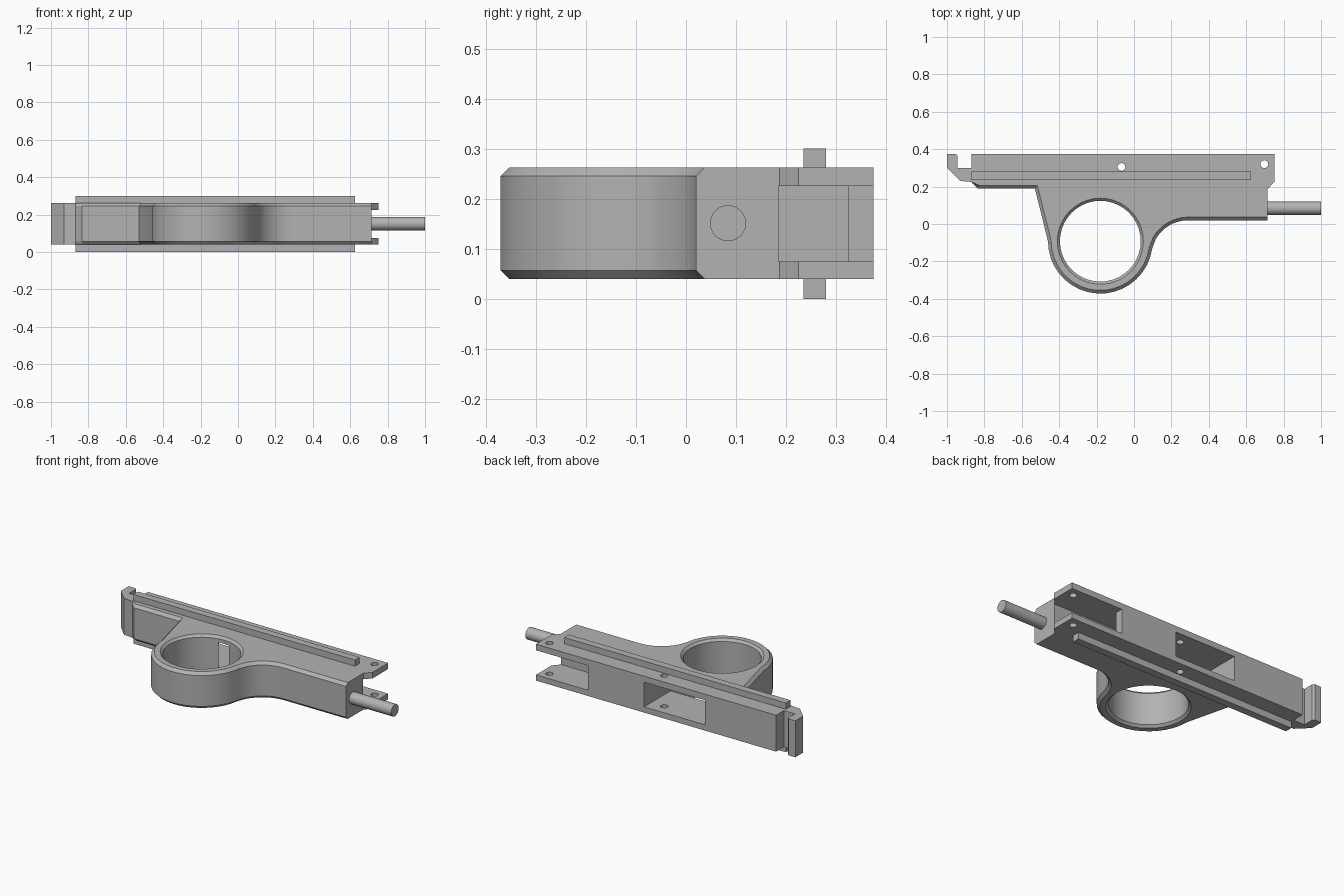
import bpy, bmesh
from math import sin, cos, radians
from mathutils import Matrix, Vector

if "Cube" in bpy.data.objects:
    bpy.data.objects.remove(bpy.data.objects["Cube"])

LOW, HIGH, MID = 0.04, 0.262, 0.151
RING = Vector((-0.18, -0.092))

grey = bpy.data.materials.new("plain_grey")
grey.use_nodes = True
grey.diffuse_color = (0.45, 0.45, 0.45, 1)
grey.node_tree.nodes["Principled BSDF"].inputs["Base Color"].default_value = (0.45, 0.45, 0.45, 1)


def make(name, bm):
    bmesh.ops.recalc_face_normals(bm, faces=bm.faces)
    mesh = bpy.data.meshes.new(name)
    bm.to_mesh(mesh)
    bm.free()
    mesh.materials.append(grey)
    obj = bpy.data.objects.new(name, mesh)
    bpy.context.collection.objects.link(obj)
    return obj


def box(name, low, high):
    low, high = Vector(low), Vector(high)
    bm = bmesh.new()
    bmesh.ops.create_cube(bm, size=1)
    for v in bm.verts:
        v.co = (low + high) / 2 + v.co * (high - low)
    return make(name, bm)


def lathe(name, centre, rings, sides, turn=Matrix()):
    """Closed solid from (radius, height) rings around the z axis, then turned."""
    bm = bmesh.new()
    loops = [[bm.verts.new((r * cos(radians(360 * i / sides)),
                            r * sin(radians(360 * i / sides)), z))
              for i in range(sides)] for r, z in rings]
    bm.faces.new(loops[0])
    bm.faces.new(loops[-1])
    for a, b in zip(loops, loops[1:]):
        for i in range(sides):
            j = (i + 1) % sides
            bm.faces.new((a[i], a[j], b[j], b[i]))
    bm.transform(Matrix.Translation(centre) @ turn)
    return make(name, bm)


def arc(centre, radius, start, end, steps):
    return [(centre[0] + radius * cos(radians(start + (end - start) * i / steps)),
             centre[1] + radius * sin(radians(start + (end - start) * i / steps)))
            for i in range(steps + 1)]


def smooth(obj):
    bpy.ops.object.select_all(action='DESELECT')
    obj.select_set(True)
    bpy.context.view_layer.objects.active = obj
    bpy.ops.object.shade_smooth_by_angle(angle=radians(25))


# Body outline: chamfered grip edge, then plain back edge with the hook
grip = ([(0.715, 0.02)] + arc((0.29, -0.18), 0.2, 90, 150, 8)
        + arc(RING, 0.28, -8, -180, 18)
        + [(-0.53, 0.19), (-0.835, 0.19), (-0.87, 0.225)])
back = [(-0.93, 0.23), (-1, 0.30), (-1, 0.375), (-0.955, 0.375), (-0.945, 0.365),
        (-0.945, 0.30), (-0.87, 0.30), (-0.87, 0.375), (0.75, 0.375),
        (0.75, 0.225), (0.715, 0.187)]

bm = bmesh.new()
face = bm.faces.new([bm.verts.new((x, y, LOW)) for x, y in grip + back])
new = bmesh.ops.extrude_face_region(bm, geom=[face])["geom"]
bmesh.ops.translate(bm, vec=(0, 0, HIGH - LOW),
                    verts=[g for g in new if isinstance(g, bmesh.types.BMVert)])
bmesh.ops.recalc_face_normals(bm, faces=bm.faces)
path = {(round(x, 4), round(y, 4)) for x, y in grip}
rim = [e for e in bm.edges
       if abs(e.verts[0].co.z - e.verts[1].co.z) < 1e-5
       and all((round(v.co.x, 4), round(v.co.y, 4)) in path for v in e.verts)]
bmesh.ops.bevel(bm, geom=rim, offset=0.017, offset_type='OFFSET', segments=1,
                profile=0.5, affect='EDGES', clamp_overlap=False)
body = make("body", bm)

# Openings: ring with chamfered rims, fork slot, inner channel, window, pin holes
cutters = [
    lathe("ring_cutter", (*RING, 0),
          [(0.25, LOW - 0.02), (0.216, LOW + 0.014), (0.216, HIGH - 0.014), (0.25, HIGH + 0.02)], 40),
    box("fork_cutter", (0.40, 0.185, 0.075), (0.8, 0.4, 0.225)),
    box("channel_cutter", (0.22, 0.185, 0.075), (0.45, 0.325, 0.225)),
    box("window_cutter", (-0.39, 0.121, 0.075), (0.02, 0.4, 0.225)),
]
for x, y in [(-0.067, 0.305), (0.697, 0.32)]:
    cutters.append(lathe("pin_cutter", (x, y, 0), [(0.021, -0.1), (0.021, 0.4)], 16))
bpy.context.view_layer.objects.active = body
for cutter in cutters:
    cutter.hide_render = True
    cut = body.modifiers.new("cut", 'BOOLEAN')
    cut.operation, cut.solver, cut.object = 'DIFFERENCE', 'EXACT', cutter
    bpy.ops.object.modifier_apply(modifier=cut.name)
    bpy.data.objects.remove(cutter)
smooth(body)

# Guide rails above and below
box("top_rail", (-0.87, 0.235, HIGH), (0.625, 0.28, 0.30))
box("bottom_rail", (-0.87, 0.235, 0), (0.625, 0.28, LOW))

# Rod on the end
rod = lathe("end_rod", (0.715, 0.084, MID), [(0.036, 0), (0.036, 0.285)], 24,
            Matrix.Rotation(radians(90), 4, 'Y'))
smooth(rod)
